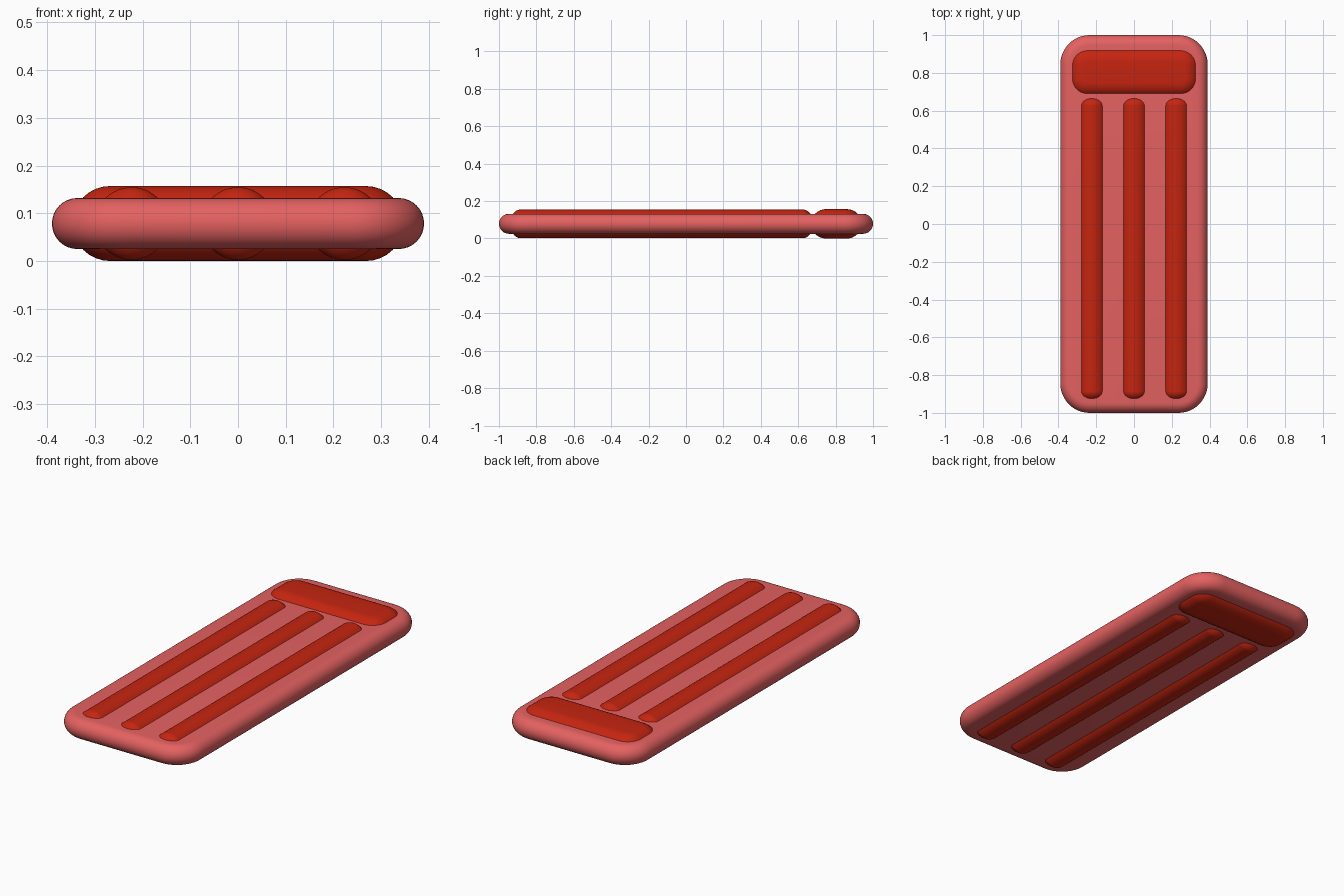
import bpy, bmesh, math

if "Cube" in bpy.data.objects:
    bpy.data.objects.remove(bpy.data.objects["Cube"])

MID = 0.0785  # height of the mid plane


def material(name, rgb):
    m = bpy.data.materials.new(name)
    m.diffuse_color = (*rgb, 1.0)
    m.use_nodes = True
    m.node_tree.nodes["Principled BSDF"].inputs["Base Color"].default_value = m.diffuse_color
    return m


def inflated(name, mat, cx, cy, hx, hy, corner, r, ky=1.0, rows=16, seg=12):
    """Rounded rectangle slab with a fully round edge of radius r.
    ky squashes the corners along y."""
    bm = bmesh.new()
    rings = []
    for i in range(rows + 1):
        a = -math.pi / 2 + math.pi * i / rows
        rad = corner - r * (1 - math.cos(a))
        ring = []
        for q in range(4):
            sx = 1 if q in (0, 3) else -1
            sy = 1 if q in (0, 1) else -1
            for k in range(seg + 1):
                t = (q + k / seg) * math.pi / 2
                x = cx + sx * (hx - corner) + rad * math.cos(t)
                y = cy + sy * (hy - corner * ky) + rad * ky * math.sin(t)
                ring.append(bm.verts.new((x, y, MID + r * math.sin(a))))
        rings.append(ring)
    n = len(rings[0])
    for lo, hi in zip(rings, rings[1:]):
        for j in range(n):
            k = (j + 1) % n
            bm.faces.new((lo[j], lo[k], hi[k], hi[j]))
    bm.faces.new(rings[-1])
    bm.faces.new(rings[0][::-1])
    bmesh.ops.remove_doubles(bm, verts=bm.verts[:], dist=1e-6)
    bmesh.ops.recalc_face_normals(bm, faces=bm.faces[:])
    for f in bm.faces:
        f.smooth = True
    me = bpy.data.meshes.new(name)
    bm.to_mesh(me)
    bm.free()
    me.materials.append(mat)
    ob = bpy.data.objects.new(name, me)
    bpy.context.collection.objects.link(ob)
    return ob


pink = material("soft_red", (0.78, 0.12, 0.12))
red = material("deep_red", (0.56, 0.018, 0.005))

# Main air mattress body
inflated("mattress_body", pink, 0, 0, 0.39, 1.0, 0.155, 0.0535)

# Head pillow
inflated("head_pillow", red, 0, 0.804, 0.347, 0.135, 0.1, 0.0785)

# Three long air tubes, showing above and below the body
for label, x in (("left", -0.223), ("middle", 0.0), ("right", 0.223)):
    inflated(label + "_tube", red, x, -0.13, 0.077, 0.81, 0.077, 0.0762, ky=0.7)
